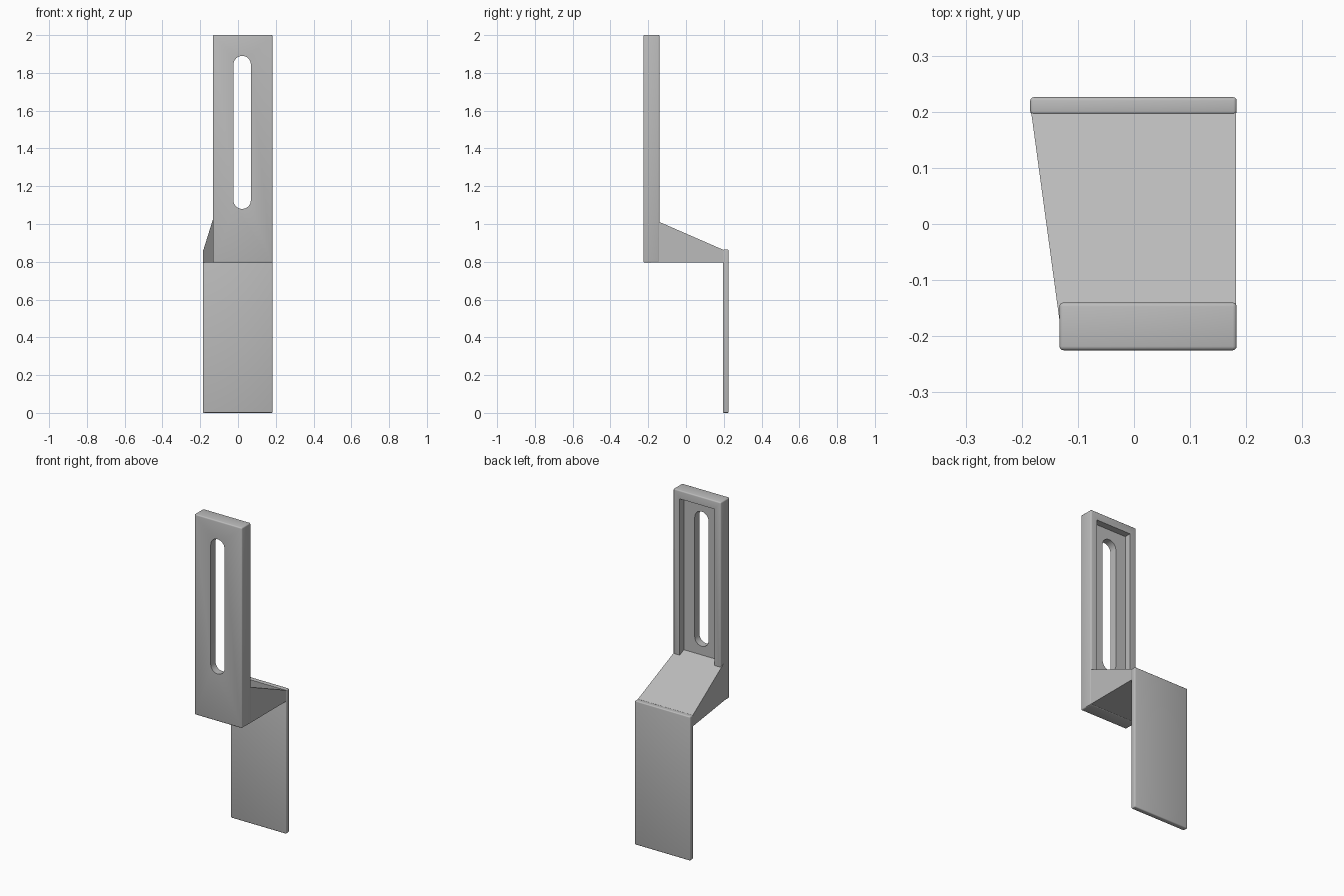
import bpy, bmesh, math

cube = bpy.data.objects.get("Cube")
if cube:
    bpy.data.objects.remove(cube, do_unlink=True)

GREY = (0.5, 0.5, 0.5, 1)
metal = bpy.data.materials.new("grey_metal")
metal.use_nodes = True
metal.diffuse_color = GREY
next(n for n in metal.node_tree.nodes if n.type == "BSDF_PRINCIPLED").inputs["Base Color"].default_value = GREY


def finish(name, bm, bevel=0):
    bmesh.ops.recalc_face_normals(bm, faces=bm.faces)
    if bevel:
        bmesh.ops.bevel(bm, geom=bm.edges[:], offset=bevel, segments=3,
                        profile=0.5, affect="EDGES")
    mesh = bpy.data.meshes.new(name)
    bm.to_mesh(mesh)
    bm.free()
    mesh.materials.append(metal)
    ob = bpy.data.objects.new(name, mesh)
    bpy.context.collection.objects.link(ob)
    return ob


def box(name, x, y, z, bevel=0):
    bm = bmesh.new()
    bmesh.ops.create_cube(bm, size=1)
    for v in bm.verts:
        v.co = [sum(r) / 2 + c * (r[1] - r[0]) for r, c in zip((x, y, z), v.co)]
    return finish(name, bm, bevel)


def slot(name, x, radius, z, y):
    # Round-ended slot extruded along y
    bm = bmesh.new()
    steps = 16
    ring = []
    for centre, start in ((z[1] - radius, 0), (z[0] + radius, math.pi)):
        for i in range(steps + 1):
            a = start + math.pi * i / steps
            ring.append(bm.verts.new((x + radius * math.cos(a), y[0],
                                      centre + radius * math.sin(a))))
    face = bm.faces.new(ring)
    ext = bmesh.ops.extrude_face_region(bm, geom=[face])["geom"]
    for v in ext:
        if isinstance(v, bmesh.types.BMVert):
            v.co.y = y[1]
    return finish(name, bm)


def cut(target, cutter):
    cutter.hide_render = True
    mod = target.modifiers.new("cut", "BOOLEAN")
    mod.operation = "DIFFERENCE"
    mod.solver = "EXACT"
    mod.object = cutter
    bpy.context.view_layer.objects.active = target
    bpy.ops.object.modifier_apply(modifier=mod.name)
    bpy.data.objects.remove(cutter, do_unlink=True)


# Upper plate with a recessed back and a long adjustment slot
upper = box("upper_plate", (-0.133, 0.183), (-0.225, -0.14), (0.795, 2), 0.007)
cut(upper, box("recess_cutter", (-0.09, 0.14), (-0.18, -0.1), (0.97, 1.95)))
cut(upper, slot("slot_cutter", 0.022, 0.046, (1.08, 1.89), (-0.3, -0.1)))

# Lower plate
lower = box("lower_plate", (-0.185, 0.183), (0.195, 0.226), (0, 0.865), 0.006)

# Sloping web joining the plates, tapered on one side
bm = bmesh.new()
ends = [[bm.verts.new((x, y, z)) for x, z in
         ((left, 0.797), (0.182, 0.797), (0.182, top), (left, top))]
        for y, left, top in ((-0.185, -0.131, 1.03), (0.205, -0.184, 0.86))]
for end in ends:
    bm.faces.new(end)
for i in range(4):
    j = (i + 1) % 4
    bm.faces.new((ends[0][i], ends[0][j], ends[1][j], ends[1][i]))
web = finish("sloping_web", bm)

# Smooth the rounded edges only
for ob in (upper, lower, web):
    bpy.ops.object.select_all(action="DESELECT")
    ob.select_set(True)
    bpy.context.view_layer.objects.active = ob
    bpy.ops.object.shade_smooth_by_angle(angle=math.radians(35))
